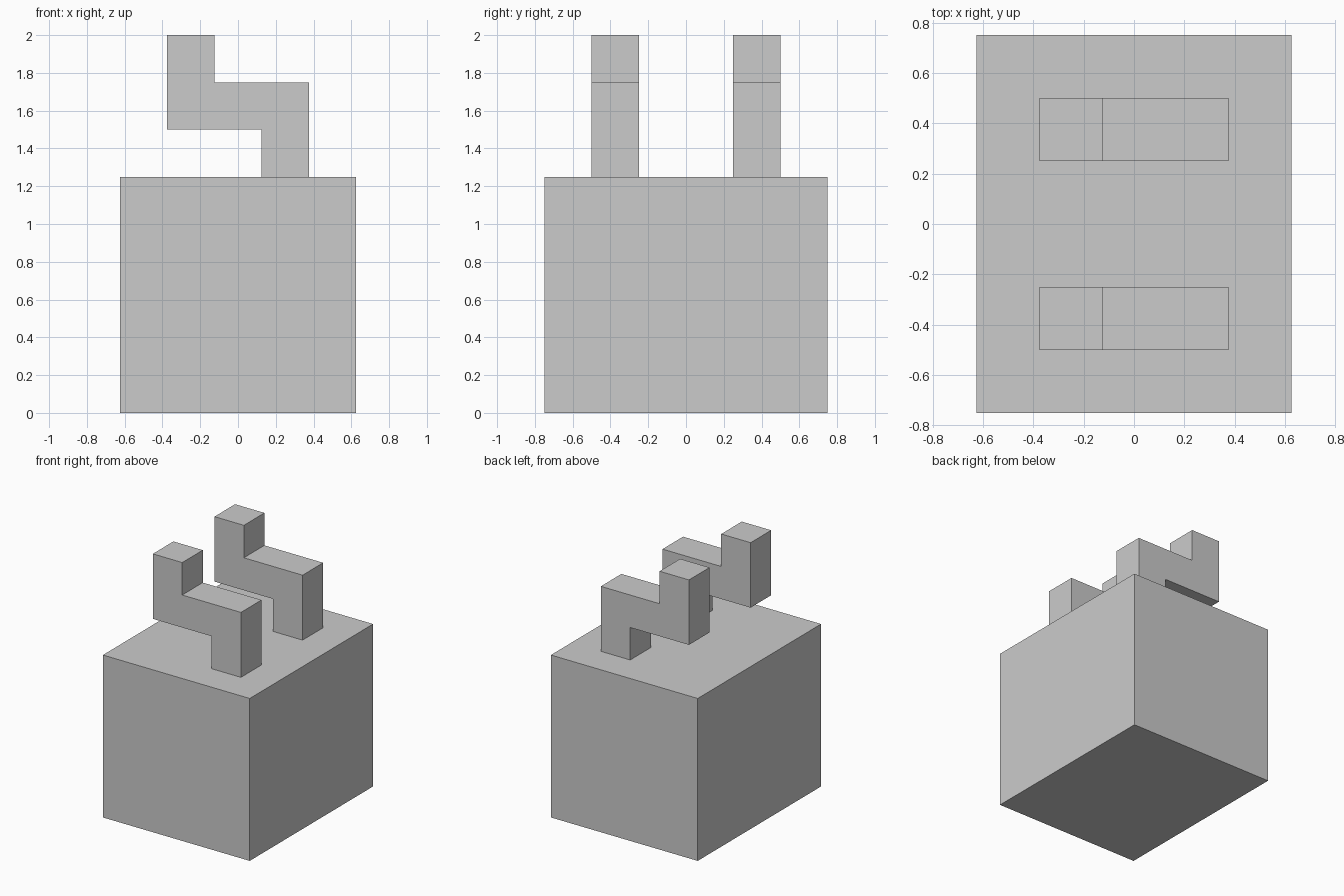
import bpy
import bmesh

if "Cube" in bpy.data.objects:
    bpy.data.objects.remove(bpy.data.objects["Cube"])


def extrude_profile(name, profile, y0, y1):
    """Closed x-z outline extruded along y."""
    bm = bmesh.new()
    face = bm.faces.new([bm.verts.new((x, y0, z)) for x, z in profile])
    moved = bmesh.ops.extrude_face_region(bm, geom=[face])["geom"]
    verts = [v for v in moved if isinstance(v, bmesh.types.BMVert)]
    bmesh.ops.translate(bm, verts=verts, vec=(0, y1 - y0, 0))
    bmesh.ops.recalc_face_normals(bm, faces=bm.faces)
    mesh = bpy.data.meshes.new(name)
    bm.to_mesh(mesh)
    bm.free()
    obj = bpy.data.objects.new(name, mesh)
    bpy.context.collection.objects.link(obj)
    return obj


# Main block
block = [(-0.625, 0), (0.625, 0), (0.625, 1.25), (-0.625, 1.25)]
extrude_profile("body", block, -0.75, 0.75)

# Stepped horns: post, forward arm, upright tip
horn = [(0.125, 1.25), (0.375, 1.25), (0.375, 1.75), (-0.125, 1.75),
        (-0.125, 2.0), (-0.375, 2.0), (-0.375, 1.5), (0.125, 1.5)]
for name, y in (("front_horn", -0.375), ("back_horn", 0.375)):
    extrude_profile(name, horn, y - 0.125, y + 0.125)
